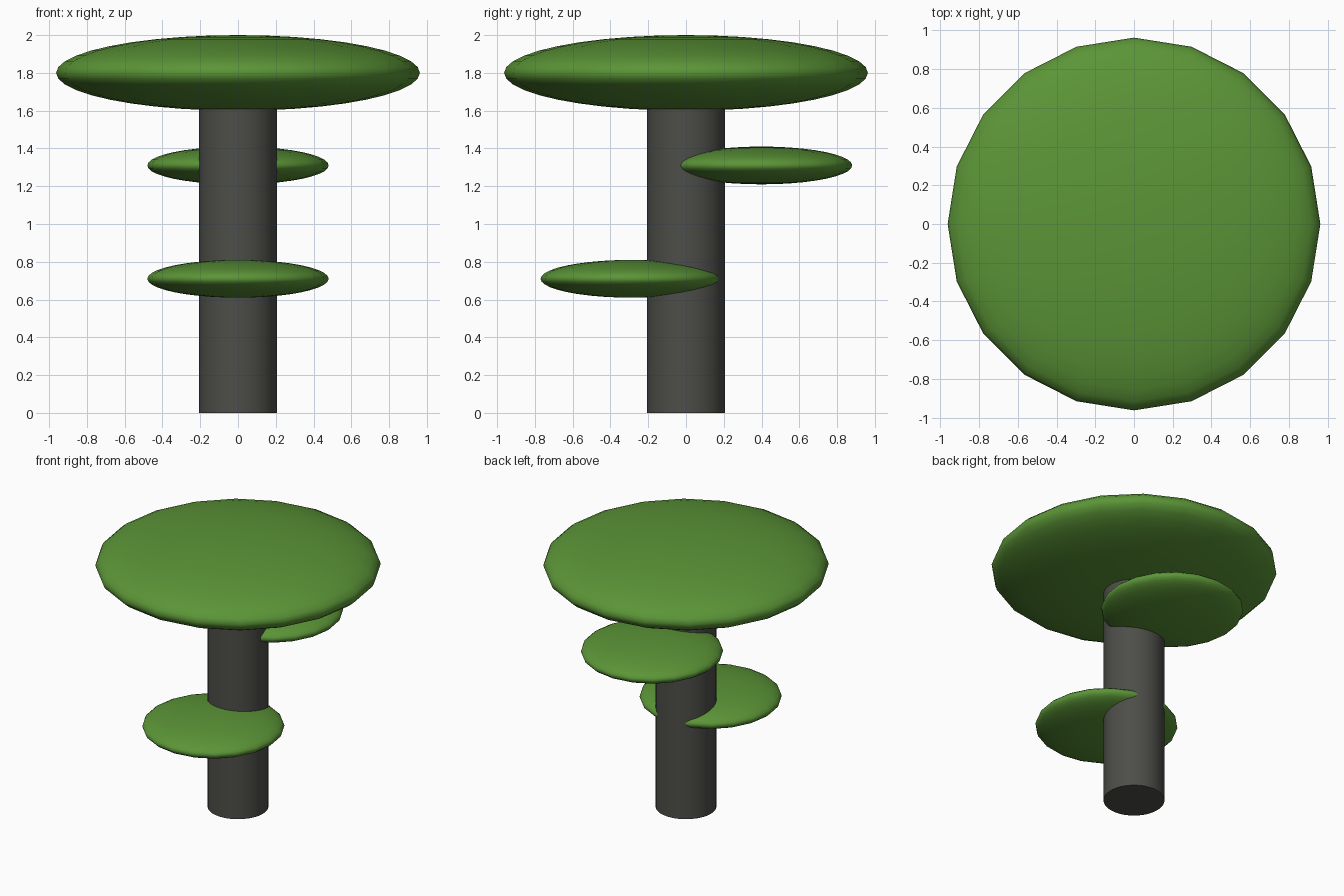
import bpy

if "Cube" in bpy.data.objects:
    bpy.data.objects.remove(bpy.data.objects["Cube"])


def material(name, rgb):
    m = bpy.data.materials.new(name)
    m.diffuse_color = (*rgb, 1.0)
    m.use_nodes = True
    m.node_tree.nodes["Principled BSDF"].inputs["Base Color"].default_value = m.diffuse_color
    return m


green = material("leaf green", (0.105, 0.30, 0.038))
grey = material("dark trunk grey", (0.074, 0.074, 0.066))


def leaf_disc(name, y, z, radius, half_height):
    """Flattened sphere with a 20-sided outline."""
    bpy.ops.mesh.primitive_uv_sphere_add(segments=20, ring_count=20, radius=1, location=(0, y, z))
    ob = bpy.context.object
    ob.name = name
    ob.scale = (radius, radius, half_height)
    bpy.ops.object.transform_apply(location=False, rotation=False, scale=True)
    bpy.ops.object.shade_smooth()
    ob.data.materials.append(green)


# Trunk: straight cylinder, its top just buried in the crown
TRUNK_TOP = 1.63
bpy.ops.mesh.primitive_cylinder_add(vertices=32, radius=0.206, depth=TRUNK_TOP,
                                    location=(0, 0, TRUNK_TOP / 2))
trunk = bpy.context.object
trunk.name = "trunk"
trunk.data.materials.append(grey)
bpy.ops.object.shade_smooth_by_angle()

# Foliage: large crown and two small offset discs
leaf_disc("crown", 0.0, 1.80, 0.963, 0.20)
leaf_disc("upper_back_foliage", 0.40, 1.31, 0.48, 0.10)
leaf_disc("lower_front_foliage", -0.29, 0.71, 0.48, 0.10)
